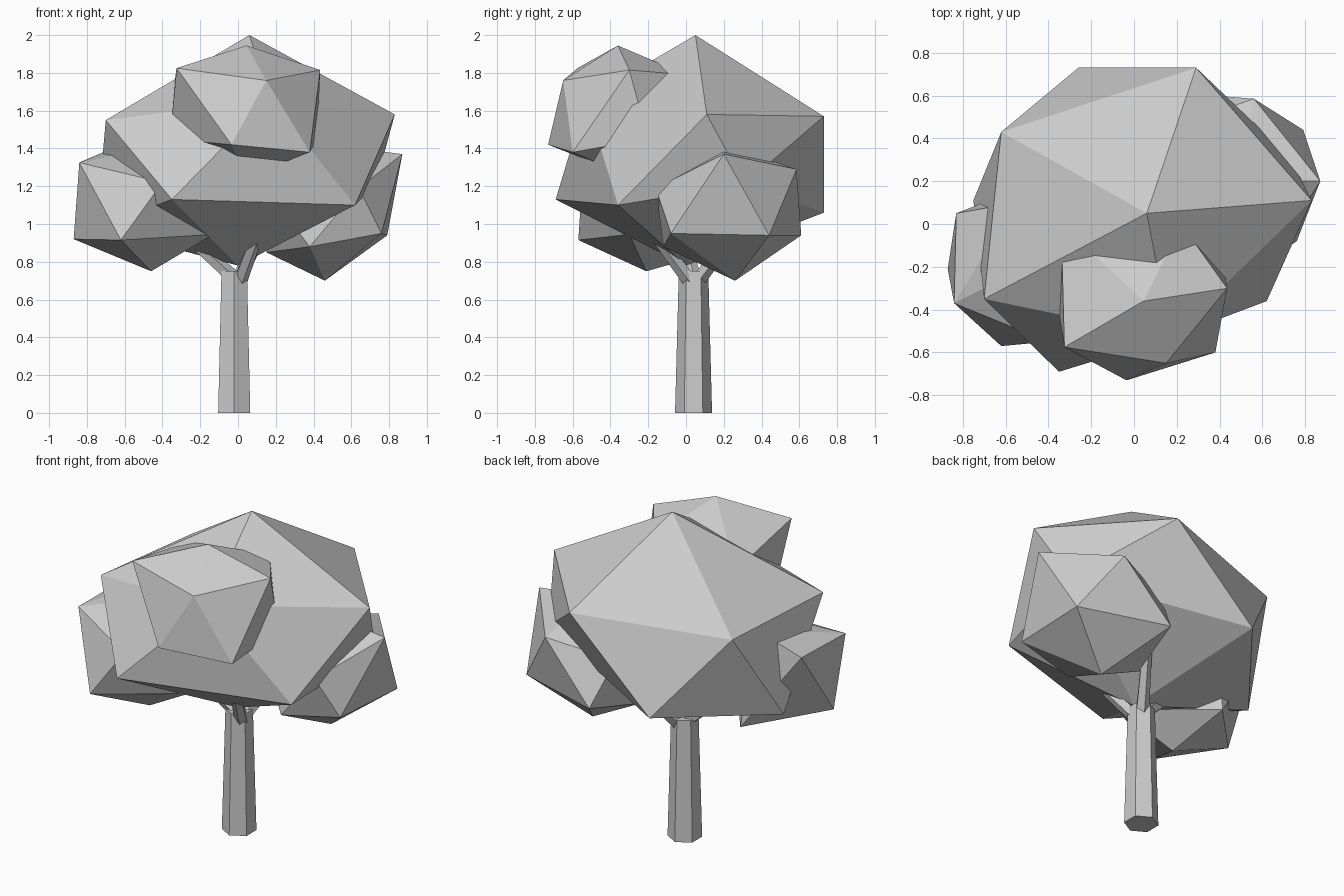
import bpy, bmesh, math
from mathutils import Vector


def finish(bm, name):
    bmesh.ops.recalc_face_normals(bm, faces=bm.faces)
    mesh = bpy.data.meshes.new(name)
    bm.to_mesh(mesh)
    bm.free()
    obj = bpy.data.objects.new(name, mesh)
    bpy.context.collection.objects.link(obj)
    return obj


def clump(name, *points):
    """Faceted foliage: the hull of a few irregular corner points."""
    bm = bmesh.new()
    for p in points:
        bm.verts.new(p)
    res = bmesh.ops.convex_hull(bm, input=bm.verts)
    spare = {g for g in res["geom_interior"] + res["geom_unused"]
             if isinstance(g, bmesh.types.BMVert)}
    bmesh.ops.delete(bm, geom=list(spare), context='VERTS')
    return finish(bm, name)


def limb(name, start, end, r1, r2, sides, turn=0.0):
    """Tapered prism between two points."""
    a, b = Vector(start), Vector(end)
    rot = Vector((0, 0, 1)).rotation_difference(b - a)
    bm = bmesh.new()
    rings = []
    for c, r in ((a, r1), (b, r2)):
        ring = []
        for i in range(sides):
            t = turn + math.tau * i / sides
            ring.append(bm.verts.new(c + rot @ Vector((r * math.cos(t), r * math.sin(t), 0))))
        rings.append(ring)
    lo, hi = rings
    bm.faces.new(lo[::-1])
    bm.faces.new(hi)
    for i in range(sides):
        j = (i + 1) % sides
        bm.faces.new((lo[i], lo[j], hi[j], hi[i]))
    return finish(bm, name)


# Trunk and branches
limb("trunk", (-0.02, 0.04, 0), (-0.02, 0.04, 0.75), 0.098, 0.078, 6, math.pi / 6)
limb("branch_left", (-0.03, 0.04, 0.72), (-0.32, -0.03, 0.98), 0.04, 0.03, 5)
limb("branch_front", (0.01, 0.02, 0.70), (0.13, -0.22, 1.02), 0.04, 0.03, 5)
limb("branch_back", (0.0, 0.07, 0.71), (0.14, 0.28, 0.98), 0.04, 0.03, 5)

# Main crown: top, upper ring, lower ring, bottom
clump("main_crown", (0.06, 0.05, 2.0),
      (0.83, 0.11, 1.58), (0.29, 0.73, 1.57), (-0.62, 0.43, 1.53),
      (-0.70, -0.35, 1.55), (0.17, -0.53, 1.66),
      (0.73, 0.31, 1.21), (-0.26, 0.73, 1.06), (-0.75, 0.11, 0.98),
      (-0.35, -0.69, 1.13), (0.62, -0.36, 1.10), (0.0, 0.0, 0.78))

# Smaller clumps growing out of the crown
clump("right_clump", (0.48, 0.2, 1.42),
      (0.87, 0.20, 1.37), (0.56, 0.585, 1.29), (0.64, -0.16, 1.19),
      (0.17, 0.45, 1.2), (0.15, 0.02, 1.18),
      (0.79, 0.44, 0.94), (0.76, -0.08, 0.95), (0.24, 0.61, 0.94),
      (0.15, 0.22, 0.85), (0.38, -0.12, 0.88), (0.46, 0.26, 0.70))

clump("left_clump", (-0.5, -0.2, 1.40), (-0.55, 0.1, 1.45),
      (-0.84, -0.37, 1.325), (-0.83, 0.05, 1.33), (-0.40, -0.55, 1.22),
      (-0.87, -0.21, 0.92), (-0.62, -0.57, 0.915), (-0.5, 0.18, 0.86),
      (-0.13, -0.3, 0.945), (-0.46, -0.21, 0.75))

clump("front_clump", (0.045, -0.36, 1.945),
      (-0.325, -0.575, 1.825), (0.435, -0.30, 1.815), (0.15, -0.65, 1.76),
      (-0.34, 0.0, 1.72), (0.22, 0.0, 1.79),
      (-0.035, -0.73, 1.42), (0.38, -0.60, 1.38), (-0.36, -0.35, 1.45),
      (0.42, -0.2, 1.45), (0.05, -0.3, 1.25))
